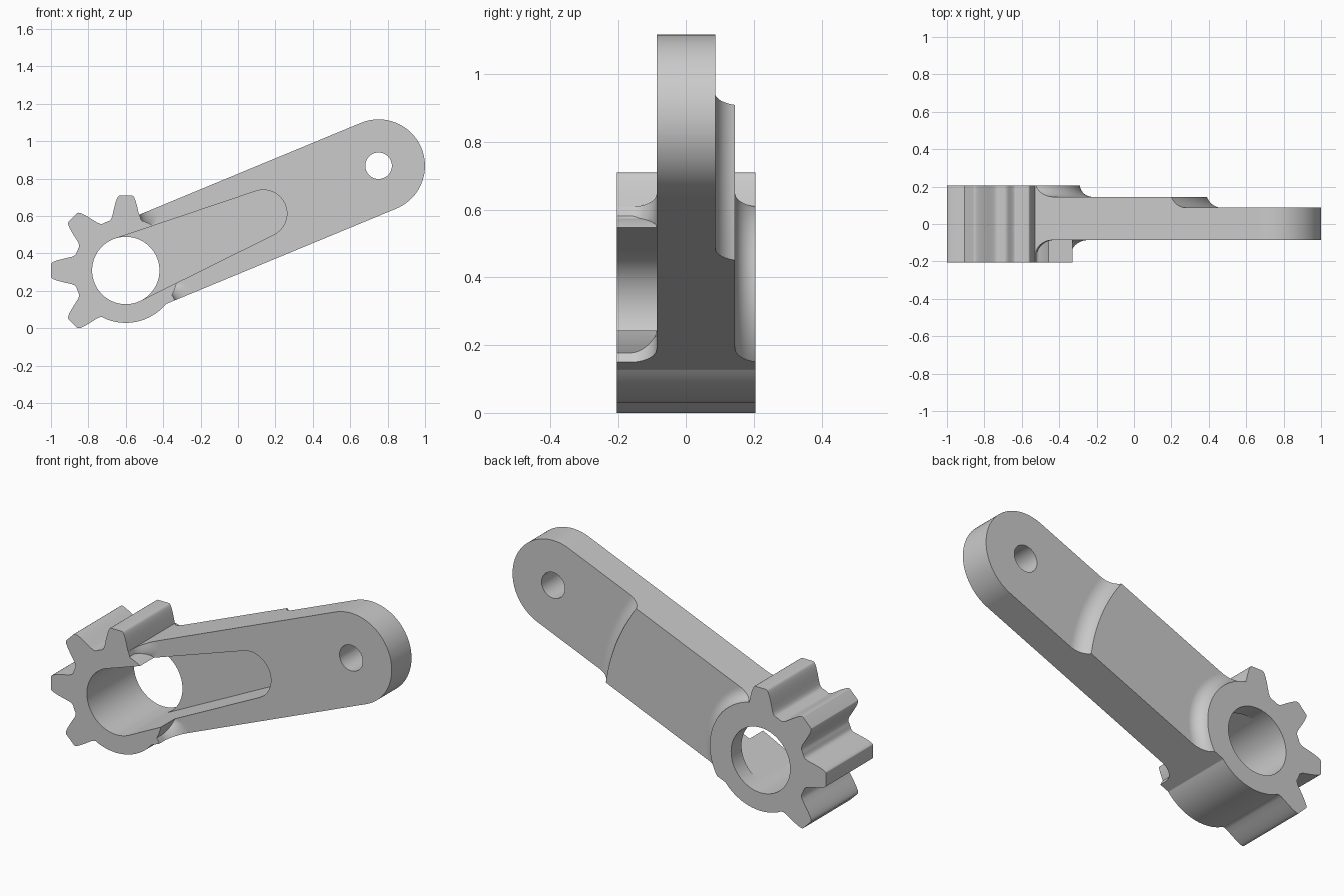
import bpy, bmesh, math
from math import sin, cos, pi, radians, sqrt
from mathutils import Vector

cube = bpy.data.objects.get("Cube")
if cube:
    bpy.data.objects.remove(cube)

HUB = Vector((-0.6, 0.309))     # hub axis in x, z
TILT = radians(22.5)            # slope of the arm
HALF = 0.205                    # half depth of the hub
ARM_LEN, ARM_R = 1.463, 0.248
BORE = 0.18
FACE = -0.086                   # front face of the arm


def arc(cx, cy, r, a0, a1, n):
    return [(cx + r * cos(a0 + (a1 - a0) * i / n), cy + r * sin(a0 + (a1 - a0) * i / n))
            for i in range(n + 1)]


def make_object(name, bm):
    bmesh.ops.recalc_face_normals(bm, faces=bm.faces)
    mesh = bpy.data.meshes.new(name)
    bm.to_mesh(mesh)
    bm.free()
    ob = bpy.data.objects.new(name, mesh)
    bpy.context.collection.objects.link(ob)
    return ob


def loft(name, rings):
    """Skin a stack of (outline, y) rings; outlines run along and across the arm."""
    bm = bmesh.new()
    loops = [[bm.verts.new((HUB.x + s * cos(TILT) - p * sin(TILT), y,
                            HUB.y + s * sin(TILT) + p * cos(TILT))) for s, p in pts]
             for pts, y in rings]
    bm.faces.new(loops[0])
    bm.faces.new(loops[-1])
    for a, b in zip(loops, loops[1:]):
        for i in range(len(a)):
            bm.faces.new((a[i - 1], a[i], b[i], b[i - 1]))
    return make_object(name, bm)


def prism(name, pts, y0, y1):
    return loft(name, [(pts, y0), (pts, y1)])


def lathe(name, profile, steps):
    """Turn a closed (radius, y) profile around the hub axis."""
    bm = bmesh.new()
    verts = [bm.verts.new((HUB.x + r, y, HUB.y)) for r, y in profile]
    edges = [bm.edges.new((verts[i - 1], verts[i])) for i in range(len(verts))]
    bmesh.ops.spin(bm, geom=verts + edges, cent=(HUB.x, 0, HUB.y), axis=(0, 1, 0),
                   angle=2 * pi, steps=steps)
    bmesh.ops.remove_doubles(bm, verts=bm.verts, dist=1e-5)
    return make_object(name, bm)


def combine(target, tool, operation):
    mod = target.modifiers.new("combine", "BOOLEAN")
    mod.operation, mod.solver, mod.object = operation, "EXACT", tool
    bpy.context.view_layer.objects.active = target
    bpy.ops.object.modifier_apply(modifier=mod.name)
    bpy.data.objects.remove(tool)


def fillet(radius, floor, height, r):
    """Hollow curve in (radius, y) from the foot on the floor up to the step."""
    reach = sqrt(r * r - (r - height) ** 2)
    end = math.acos((r - height) / r)
    n = 10
    return [(radius + reach - r * sin(end * i / n), floor + r - r * cos(end * i / n))
            for i in range(n + 1)]


# Arm: thickness profile turned around the hub (over-long at the hub, trimmed later)
profile = [(0.05, FACE), (1.9, FACE), (1.9, 0.087)]
profile += fillet(1.0, 0.087, 0.058, 0.09) + fillet(0.31, 0.145, 0.06, 0.07)
lever = lathe("lever_arm", profile + [(0.31, 0.26), (0.05, 0.26)], 160)

# Front shoulders beside the pocket, flaring into the arm face
edge = [(0.19, 0.28), (0.182, 0.25), (0.18, 0.225), (0.173, 0.203), (0.16, 0.187),
        (0.142, 0.176), (0.13, 0.173)]
edge = [(s, -p) for s, p in edge] + edge[::-1]
FLARE, RISE = 0.1, 0.08
shifts = [(0, -0.27)] + [(FLARE * (1 - cos(a)), FACE - RISE * (1 - sin(a)))
                         for a in [pi / 2 * i / 10 for i in range(11)]] + [(FLARE, -0.03)]
combine(lever, loft("front_shoulders", [([(-0.1, 0.28), (-0.1, -0.28)] +
                                         [(s + d, p) for s, p in edge], y)
                                        for d, y in shifts]), "UNION")

# Round-ended bar outline
bar = [(-0.02, ARM_R), (-0.02, -ARM_R)] + arc(ARM_LEN, 0, ARM_R, -pi / 2, pi / 2, 48)
combine(lever, prism("bar_outline", bar, -0.5, 0.5), "INTERSECT")

# Gear hub: round body with four teeth on the side away from the arm
ROOT = 0.28
flank = [(0.262, 0.098), (0.265, 0.088), (0.273, 0.08), (0.288, 0.073), (0.315, 0.067),
         (0.345, 0.06), (0.37, 0.053), (0.388, 0.046), (0.397, 0.04), (0.4, 0.034)]
outline = []
for k in range(4):
    a = radians(90 + 45 * k) - TILT
    for d, w in [(d, -w) for d, w in flank] + flank[::-1]:
        outline.append((d * cos(a) - w * sin(a), d * sin(a) + w * cos(a)))
first = math.atan2(outline[0][1], outline[0][0])
last = math.atan2(outline[-1][1], outline[-1][0]) % (2 * pi)
outline += arc(0, 0, ROOT, last, first + 2 * pi, 60)[1:-1]
combine(lever, prism("gear_hub", outline, -0.25, 0.25), "UNION")

# Trim both hub faces flush
slab = [(-0.7, -0.7), (1.9, -0.7), (1.9, 0.7), (-0.7, 0.7)]
combine(lever, prism("hub_faces", slab, -HALF, HALF), "INTERSECT")

# Shaft bore, tapered front pocket and pin hole
combine(lever, prism("bore_cutter", arc(0, 0, BORE, 0, 2 * pi, 96)[:-1], -0.5, 0.5), "DIFFERENCE")
SLOT_S, SLOT_R = 0.796, 0.126
t = math.acos((BORE - SLOT_R) / SLOT_S)
inner = BORE * 0.998
pocket = [(inner * cos(t), inner * sin(t)), (inner * cos(t), -inner * sin(t))]
pocket += arc(SLOT_S, 0, SLOT_R, -t, t, 32)
combine(lever, prism("pocket_cutter", pocket, -0.5, 0.115), "DIFFERENCE")
combine(lever, prism("pin_cutter", arc(ARM_LEN, 0, 0.071, 0, 2 * pi, 48)[:-1], -0.5, 0.5),
        "DIFFERENCE")

# Plain grey finish with smooth curves and sharp rims
grey = bpy.data.materials.new("plain_grey")
grey.use_nodes = True
colour = (0.595, 0.595, 0.595, 1)
grey.diffuse_color = colour
grey.node_tree.nodes["Principled BSDF"].inputs["Base Color"].default_value = colour
lever.data.materials.clear()
lever.data.materials.append(grey)
for poly in lever.data.polygons:
    poly.material_index = 0
bpy.ops.object.select_all(action="DESELECT")
lever.select_set(True)
bpy.context.view_layer.objects.active = lever
bpy.ops.object.shade_smooth_by_angle(angle=radians(30))
normals = lever.modifiers.new("even_shading", "WEIGHTED_NORMAL")
normals.keep_sharp = True
